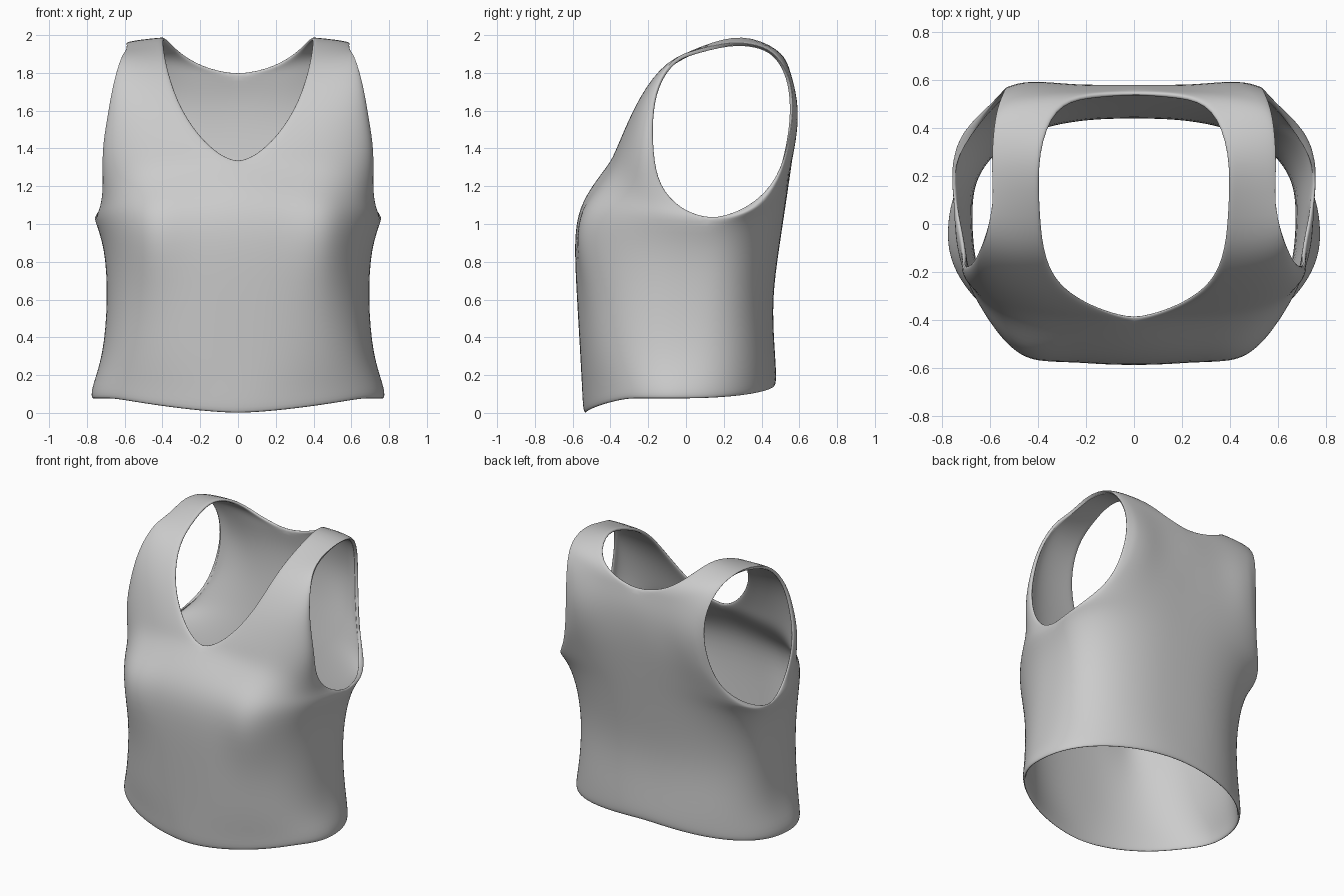
import bpy, bmesh, math

if "Cube" in bpy.data.objects:
    bpy.data.objects.remove(bpy.data.objects["Cube"])

# Side seam, hem to underarm, shared by the front and back panels
SEAM = [(.78, -.05, .075), (.775, -.05, .14), (.715, 0, .3), (.69, .03, .6),
        (.705, .08, .88), (.765, .13, 1.025)]
SHOULDER = [(.40, .30, 2.015), (.595, .25, 1.965)]

# Inner edges: centre line, then neckline
FRONT_IN = [(0, -.545, -.005), (0, -.55, .1), (0, -.56, .3), (0, -.58, .63),
            (0, -.595, .93), (0, -.565, 1.09), (0, -.495, 1.21), (0, -.405, 1.325),
            (.12, -.375, 1.385), (.23, -.325, 1.5), (.325, -.25, 1.66),
            (.38, -.12, 1.85), (.395, .08, 1.945)]
BACK_IN = [(0, .475, .14), (0, .48, .2), (0, .47, .34), (0, .455, .6),
           (0, .495, .88), (0, .525, 1.08), (0, .545, 1.22), (0, .57, 1.4),
           (0, .582, 1.55), (0, .578, 1.68), (0, .555, 1.79), (.19, .545, 1.83),
           (.33, .50, 1.925)]
# Armhole edges, underarm to shoulder
FRONT_ARM = [(.73, -.02, 1.075), (.715, -.145, 1.2), (.725, -.175, 1.38),
             (.695, -.18, 1.56), (.665, -.155, 1.74), (.62, -.06, 1.89),
             (.585, .08, 1.93)]
BACK_ARM = [(.76, .27, 1.04), (.615, .465, 1.2), (.56, .535, 1.4),
            (.535, .568, 1.58), (.54, .56, 1.75), (.565, .5, 1.87),
            (.585, .41, 1.945)]
STEPS = 12


def bump(v, centre, width):
    return math.exp(-((v - centre) / width) ** 2)


def row(a, b, n, front, hem):
    """Rounded quarter section from inner point a to outer point b."""
    pts = []
    for i in range(STEPS + 1):
        t = i / STEPS
        s = math.sin(t * math.pi / 2) ** (2 / n)
        c = math.cos(t * math.pi / 2) ** (2 / n) if i < STEPS else 0
        x = a[0] + (b[0] - a[0]) * s
        y = b[1] + (a[1] - b[1]) * c
        rise = min(1, s / .85) ** 1.5 if front else s ** 1.3
        z = a[2] + (b[2] - a[2]) * (rise if hem else t)
        # Fullness at the bust and the shoulder blades, fading to the seam
        fade = min(1, 3 * (1 - t))
        if front:
            y -= .08 * bump(x, .48, .16) * bump(z, .95, .25) * fade
        elif z < 1.9:
            y += .025 * bump(x, .43, .15) * bump(z, 1.55, .22) * fade
        pts.append((x, y, z))
    return pts


def panel(bm, inner, outer, front):
    """Lofted cloth panel between an inner and an outer edge."""
    grid = []
    for i, (a, b) in enumerate(zip(inner, outer)):
        n = (2.0 if front else 2.3) if i < 2 else 2.5 if i < 8 else 2.2
        grid.append([bm.verts.new(p) for p in row(a, b, n, front, i < 3)])
    for r0, r1 in zip(grid, grid[1:]):
        for i in range(STEPS):
            q = [r0[i], r0[i + 1], r1[i + 1], r1[i]]
            bm.faces.new(q if front else q[::-1])


# Right half of the top: front and back panels sewn at seam and shoulder
bm = bmesh.new()
panel(bm, FRONT_IN + SHOULDER[:1], SEAM + FRONT_ARM + SHOULDER[1:], True)
panel(bm, BACK_IN + SHOULDER[:1], SEAM + BACK_ARM + SHOULDER[1:], False)

# Sew the matching edges; the shoulder ends use different roundings, so weld by distance
bmesh.ops.remove_doubles(bm, verts=bm.verts, dist=.002)
mesh = bpy.data.meshes.new("tank_top")
bm.to_mesh(mesh)
bm.free()
top = bpy.data.objects.new("tank_top", mesh)
bpy.context.collection.objects.link(top)

# Left half, cloth thickness and smoothing
mirror = top.modifiers.new("mirror", 'MIRROR')
mirror.merge_threshold = .001
solid = top.modifiers.new("thickness", 'SOLIDIFY')
solid.thickness = .022
solid.offset = -1
sub = top.modifiers.new("smooth", 'SUBSURF')
sub.levels = sub.render_levels = 2

bpy.context.view_layer.objects.active = top
top.select_set(True)
bpy.ops.object.shade_smooth()
